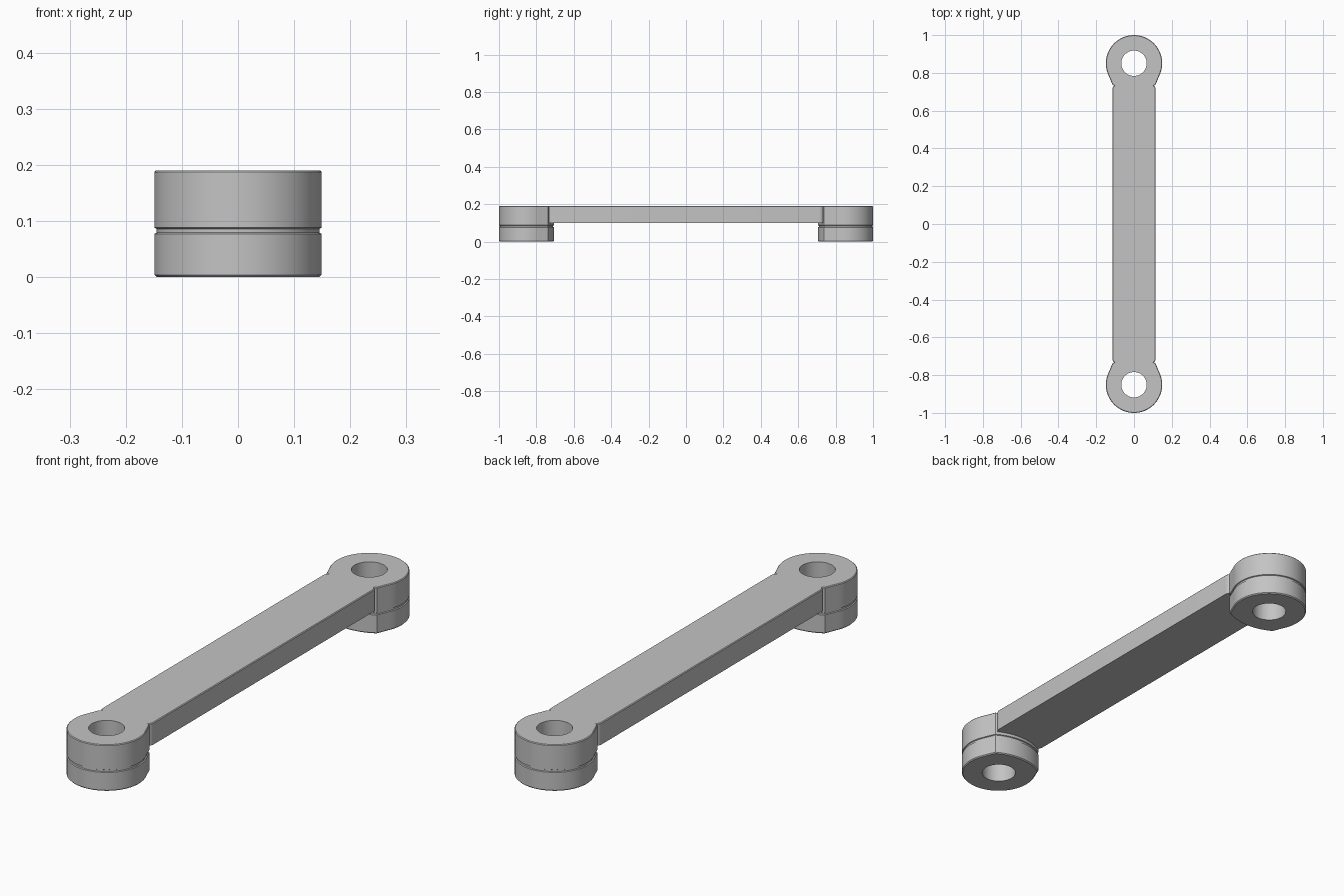
import bpy, bmesh, math

cube = bpy.data.objects.get("Cube")
if cube:
    bpy.data.objects.remove(cube, do_unlink=True)

grey = bpy.data.materials.new("light grey")
grey.use_nodes = True
COLOUR = (0.55, 0.55, 0.55, 1)
grey.diffuse_color = COLOUR
grey.node_tree.nodes["Principled BSDF"].inputs["Base Color"].default_value = COLOUR

CENTRE, RADIUS, HOLE, HEIGHT = 0.851, 0.149, 0.067, 0.19
SEGMENTS = 96
CORNER = math.radians(45)          # angle of the inner shoulder corners
CORNER_R, INNER_R = 0.161, 0.145   # reach at the shoulders and at the middle


def finish(bm, name):
    bmesh.ops.recalc_face_normals(bm, faces=bm.faces)
    mesh = bpy.data.meshes.new(name)
    bm.to_mesh(mesh)
    bm.free()
    mesh.materials.append(grey)
    obj = bpy.data.objects.new(name, mesh)
    bpy.context.collection.objects.link(obj)
    bpy.ops.object.select_all(action='DESELECT')
    obj.select_set(True)
    bpy.context.view_layer.objects.active = obj
    bpy.ops.object.shade_smooth_by_angle(angle=math.radians(25))
    return obj


def reach(angle):
    """Boss outline: round outside, tangent flanks, gently bowed inner end."""
    a = abs(angle)
    tangent = CORNER + math.acos(RADIUS / CORNER_R)
    if a <= CORNER + 1e-6:
        return INNER_R + (CORNER_R - INNER_R) * (a / CORNER) ** 2
    if a < tangent:
        return RADIUS / math.cos(tangent - a)
    return RADIUS


def boss(name, side):
    # outline inset and height of every level, with a groove round the middle
    levels = [(0.004, 0), (0, 0.004), (0, 0.077), (0.004, 0.079),
              (0.004, 0.086), (0, 0.088), (0, 0.187), (0.003, HEIGHT)]
    angles = [2 * math.pi * i / SEGMENTS - math.pi for i in range(SEGMENTS)]
    bm = bmesh.new()

    def ring(radius_at, z):
        return [bm.verts.new((radius_at(a) * math.sin(a),
                              side * (CENTRE - radius_at(a) * math.cos(a)), z))
                for a in angles]

    rings = [ring(lambda a, d=d: reach(a) - d, z) for d, z in levels]
    rings += [ring(lambda a: HOLE, z) for z in (HEIGHT, 0)]
    for r, lower in enumerate(rings):
        upper = rings[(r + 1) % len(rings)]
        for i in range(SEGMENTS):
            j = (i + 1) % SEGMENTS
            bm.faces.new((lower[i], lower[j], upper[j], upper[i]))
    finish(bm, name)


def bar(name):
    # one quarter of the outline: straight side, rounded corner, hidden end
    half, corner, straight = 0.115, 0.027, 0.712
    quarter = [(half - corner + corner * math.cos(t), straight + corner * math.sin(t))
               for t in (math.pi / 2 * i / 8 for i in range(9))]
    right = quarter + [(-x, y) for x, y in reversed(quarter)]
    outline = right + [(-x, -y) for x, y in right]
    bm = bmesh.new()
    face = bm.faces.new([bm.verts.new((x, y, 0.1)) for x, y in outline])
    top = bmesh.ops.extrude_face_region(bm, geom=[face])["geom"]
    verts = [v for v in top if isinstance(v, bmesh.types.BMVert)]
    bmesh.ops.translate(bm, verts=verts, vec=(0, 0, HEIGHT - 0.1))
    # fine chamfer on the top edge
    edges = [e for e in bm.edges if all(v.co.z > 0.15 for v in e.verts)]
    bmesh.ops.bevel(bm, geom=edges, offset=0.003, segments=1, affect='EDGES')
    finish(bm, name)


boss("front_boss", -1)
boss("back_boss", 1)
bar("connecting_bar")
